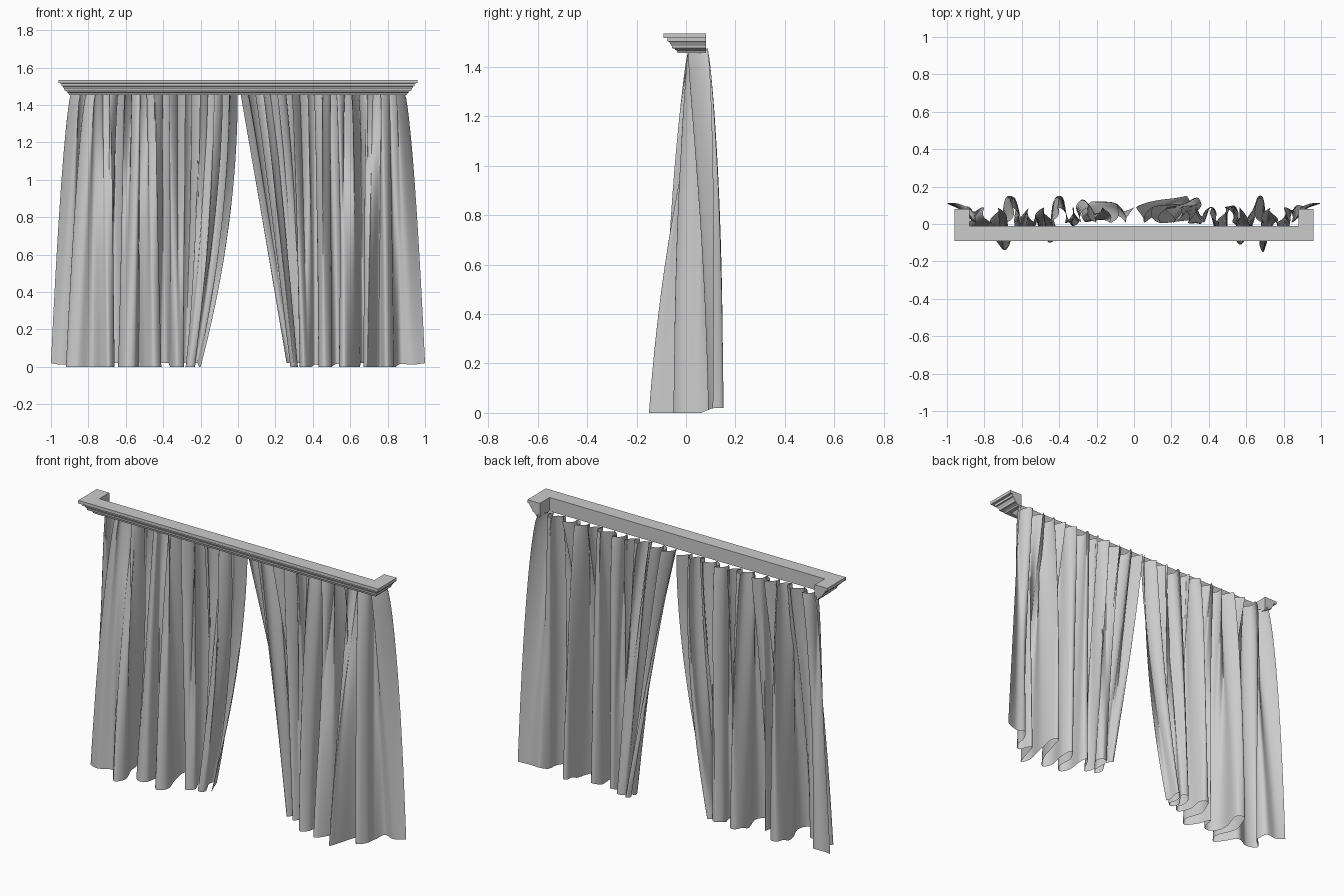
import bpy, math

if "Cube" in bpy.data.objects:
    bpy.data.objects.remove(bpy.data.objects["Cube"])


def make_object(name, verts, faces, angle):
    mesh = bpy.data.meshes.new(name)
    mesh.from_pydata(verts, [], faces)
    mesh.update()
    obj = bpy.data.objects.new(name, mesh)
    bpy.context.collection.objects.link(obj)
    bpy.ops.object.select_all(action='DESELECT')
    obj.select_set(True)
    bpy.context.view_layer.objects.active = obj
    bpy.ops.object.shade_smooth_by_angle(angle=math.radians(angle))
    return obj


# Cornice: stepped moulding (outward offset, z) mitred round a U-shaped path
profile = [(0, 1.455), (.024, 1.455), (.026, 1.464), (.034, 1.469), (.036, 1.474),
           (.046, 1.475), (.048, 1.486), (.055, 1.494), (.057, 1.5), (.064, 1.502),
           (.065, 1.516), (.08, 1.517), (.08, 1.535), (0, 1.535)]
path = [(-.88, .08, -1, 0), (-.88, -.01, -1, -1), (.88, -.01, 1, -1), (.88, .08, 1, 0)]
n = len(profile)
verts = [(x + dx * o, y + dy * o, z) for x, y, dx, dy in path for o, z in profile]
faces = [(s * n + i, s * n + (i + 1) % n, (s + 1) * n + (i + 1) % n, (s + 1) * n + i)
         for s in range(3) for i in range(n)]
faces += [tuple(reversed(range(n))), tuple(range(3 * n, 4 * n))]
make_object("cornice", verts, faces, 25)


def spline(pts, u):
    """Catmull-Rom point on a list of 2D points, u from 0 to 1."""
    f = u * (len(pts) - 1)
    i = min(int(f), len(pts) - 2)
    t = f - i
    p = [pts[max(0, min(len(pts) - 1, i + k))] for k in (-1, 0, 1, 2)]
    return [0.5 * (2 * b + (c - a) * t + (2 * a - 5 * b + 4 * c - d) * t * t
                   + (3 * b - a - 3 * c + d) * t ** 3) for a, b, c, d in zip(*p)]


# Curtain: small gathered pleats at the top blend into deep folds along the hem;
# up to knee[0] the folds hang straight, past it they are bunched at the opening
def curtain(name, side, hem, top_inner, inner_power, knee, pleats=11, cols=320, rows=36):
    verts = []
    ku, kv = knee
    for r in range(rows + 1):
        t = r / rows
        for c in range(cols + 1):
            u = c / cols
            v = kv * u / ku if u < ku else kv + (1 - kv) * (u - ku) / (1 - ku)
            hx, hy = spline(hem, v)
            phase = 2 * math.pi * pleats * u
            tx = .885 + (top_inner - .885) * u + .012 * math.sin(2 * phase)
            ty = .048 + .04 * math.cos(phase + .9 * math.sin(3.1 * phase / pleats))
            x = tx + (hx - tx) * t ** (.6 + (inner_power - .6) * u ** 1.5)
            bulge = .25 * math.sin(math.pi * t ** .6)
            y = ty + (hy - ty) * t ** .85
            y += bulge * (y - .045)
            top = 1.463 + .12 * max(0, ty)
            low = .02 * max(0, min(1, (hy - .06) / .05))
            verts.append((side * x, y, top + (low - top) * t))
    w = cols + 1
    faces = [(r * w + c, r * w + c + 1, (r + 1) * w + c + 1, (r + 1) * w + c)
             for r in range(rows) for c in range(cols)]
    return make_object(name, verts, faces, 60)


# Hem folds as (distance from centre, y), outer edge to inner edge
left_hem = [(1, .11), (.95, .09), (.88, .09), (.86, .03), (.92, -.03), (.86, -.06),
            (.78, -.03), (.73, -.10), (.69, -.14), (.66, -.08), (.70, .03), (.69, .13),
            (.66, .15), (.63, .12), (.64, 0), (.60, -.06), (.55, -.05), (.53, .03),
            (.50, -.04), (.45, -.10), (.41, -.05), (.44, .06), (.42, .14), (.38, .14),
            (.36, .05), (.33, -.01), (.29, .02), (.31, .09), (.28, .13), (.25, .11),
            (.28, .05), (.26, .01), (.23, .03), (.25, .09), (.22, .12), (.21, .07),
            (.20, .04)]
right_hem = [(1, .11), (.93, .09), (.87, .10), (.84, .05), (.83, -.01), (.79, -.05),
             (.75, .02), (.71, -.10), (.69, -.15), (.67, -.09), (.70, .04), (.69, .14),
             (.66, .14), (.65, .05), (.62, -.04), (.57, -.11), (.54, -.06), (.56, .05),
             (.53, .10), (.50, .05), (.50, -.05), (.46, -.09), (.43, -.04), (.44, .06),
             (.41, .09), (.38, .03), (.35, 0), (.33, .05), (.36, .10), (.34, .14),
             (.30, .12), (.32, .06), (.30, .02), (.28, .06), (.30, .11), (.28, .15),
             (.26, .13)]
curtain("left_curtain", -1, left_hem, .005, 2.0, (.56, .64))
curtain("right_curtain", 1, right_hem, .015, 1.0, (.52, .61))
